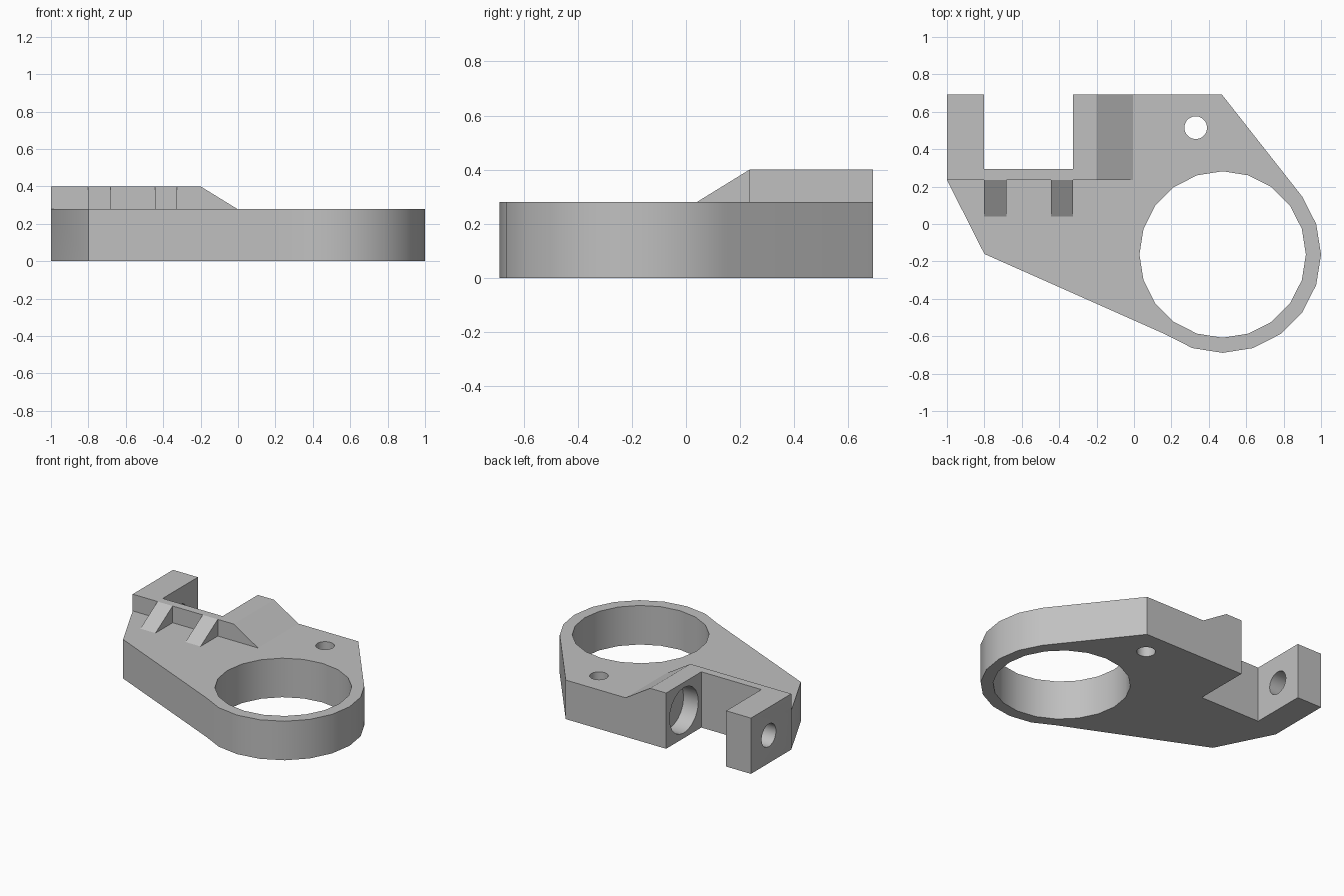
import bpy
import bmesh
from math import cos, sin, radians
from mathutils import Vector

default = bpy.data.objects.get("Cube")
if default:
    bpy.data.objects.remove(default, do_unlink=True)

grey = bpy.data.materials.new("light grey")
grey.use_nodes = True
colour = (0.53, 0.53, 0.53, 1)
grey.diffuse_color = colour
grey.node_tree.nodes["Principled BSDF"].inputs["Base Color"].default_value = colour


def prism(name, profile, axis, low, high):
    """Extrude a closed 2D profile along an axis; the profile uses the other two axes in order."""
    def place(point):
        coords = list(point)
        coords.insert("xyz".index(axis), low)
        return coords

    offset = Vector([(high - low) * (a == axis) for a in "xyz"])
    bm = bmesh.new()
    face = bm.faces.new([bm.verts.new(place(p)) for p in profile])
    top = bmesh.ops.extrude_face_region(bm, geom=[face])["geom"]
    bmesh.ops.translate(bm, vec=offset, verts=[v for v in top if isinstance(v, bmesh.types.BMVert)])
    bmesh.ops.recalc_face_normals(bm, faces=bm.faces)
    mesh = bpy.data.meshes.new(name)
    bm.to_mesh(mesh)
    bm.free()
    mesh.materials.append(grey)
    obj = bpy.data.objects.new(name, mesh)
    bpy.context.collection.objects.link(obj)
    return obj


def arc(centre, radius, start=0, steps=20):
    """Points every 18 degrees, going clockwise."""
    angles = [radians(start - 18 * i) for i in range(steps)]
    return [(centre[0] + radius * cos(a), centre[1] + radius * sin(a)) for a in angles]


def combine(target, part, operation):
    mod = target.modifiers.new(operation, "BOOLEAN")
    mod.operation = operation
    mod.solver = "EXACT"
    mod.object = part
    part.hide_render = True
    bpy.ops.object.select_all(action="DESELECT")
    bpy.context.view_layer.objects.active = target
    target.select_set(True)
    bpy.ops.object.modifier_apply(modifier=mod.name)
    bpy.data.objects.remove(part, do_unlink=True)


DECK, TOP = 0.28, 0.40
RING = (0.474, -0.163)
AXLE = (0.49, 0.2)
BACK, WALL = 0.692, 0.235

# Base plate with the rounded ring end and the rear slot
slot = [(-1, BACK), (-0.803, BACK), (-0.803, 0.293), (-0.327, 0.293), (-0.327, BACK)]
outline = slot + [(0.47, BACK)] + arc(RING, 0.526, 36, 10) + [(-0.8, -0.16), (-1, WALL)]
bracket = prism("bracket", outline, "z", 0, DECK)

# Raised rim around the slot
rim = slot + [(-0.2, BACK), (-0.2, WALL), (-1, WALL)]
combine(bracket, prism("rim", rim, "z", DECK, TOP), "UNION")

# Ramp beside the rim
ramp = [(-0.2, DECK), (-0.2, TOP), (-0.005, DECK)]
combine(bracket, prism("ramp", ramp, "y", WALL, BACK), "UNION")

# Two gussets supporting the rim
gusset = [(0.04, DECK), (WALL, TOP), (WALL, DECK)]
for x in (-0.803, -0.445):
    combine(bracket, prism("gusset", gusset, "x", x, x + 0.12), "UNION")

# Ring bore, screw hole, arm hole and blind pocket
holes = [
    ("ring_bore", RING, 0.445, "z", -0.1, 0.6),
    ("screw_hole", (0.33, 0.515), 0.061, "z", -0.1, 0.6),
    ("arm_hole", AXLE, 0.082, "x", -1.1, -0.7),
    ("pocket", AXLE, 0.163, "x", -0.4, -0.21),
]
for name, centre, radius, axis, low, high in holes:
    combine(bracket, prism(name, arc(centre, radius), axis, low, high), "DIFFERENCE")

# Smooth the curved walls and keep the large faces flat
bpy.ops.object.shade_smooth_by_angle(angle=radians(30))
weighted = bracket.modifiers.new("flat_faces", "WEIGHTED_NORMAL")
weighted.keep_sharp = True
